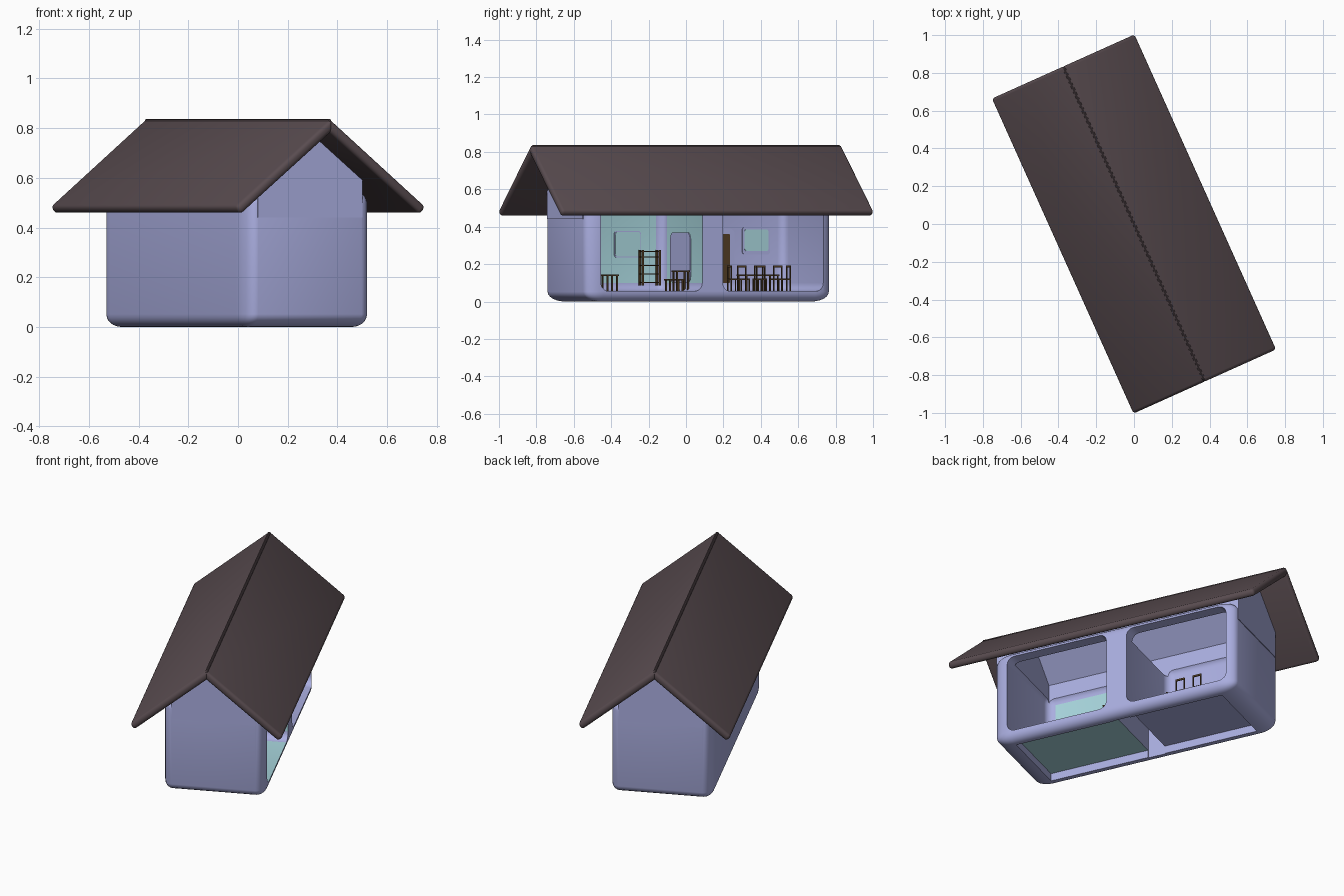
import bpy, bmesh, math
from mathutils import Matrix

if "Cube" in bpy.data.objects:
    bpy.data.objects.remove(bpy.data.objects["Cube"])

TURN = Matrix.Rotation(math.radians(24.2), 4, 'Z')   # whole house is turned on its base


def material(name, rgb):
    m = bpy.data.materials.new(name)
    m.diffuse_color = (*rgb, 1)
    m.use_nodes = True
    m.node_tree.nodes["Principled BSDF"].inputs["Base Color"].default_value = m.diffuse_color
    return m


LAV = material("lavender_wall", (0.40, 0.42, 0.74))
TEAL = material("pale_teal", (0.38, 0.65, 0.70))
ROOF = material("dark_roof", (0.100, 0.072, 0.080))
WOOD = material("dark_wood", (0.085, 0.048, 0.018))


def make(name, bm, mat):
    bmesh.ops.recalc_face_normals(bm, faces=bm.faces[:])
    me = bpy.data.meshes.new(name)
    bm.to_mesh(me)
    bm.free()
    me.materials.append(mat)
    ob = bpy.data.objects.new(name, me)
    bpy.context.collection.objects.link(ob)
    return ob


def add_box(bm, lo, hi):
    size = [h - l for l, h in zip(lo, hi)]
    mid = [(h + l) / 2 for l, h in zip(lo, hi)]
    m = Matrix.Translation(mid) @ Matrix.Diagonal((*size, 1))
    return bmesh.ops.create_cube(bm, size=1, matrix=m)


def box(name, lo, hi, mat=LAV, r=0, axis=None, seg=5, stretch=1):
    """Rounded box; axis limits rounding to edges along it, stretch lengthens the rounding in y."""
    bm = bmesh.new()
    add_box(bm, (lo[0], lo[1] / stretch, lo[2]), (hi[0], hi[1] / stretch, hi[2]))
    if r:
        edges = [e for e in bm.edges if axis is None or
                 abs((e.verts[0].co - e.verts[1].co).normalized()[axis]) > 0.9]
        bmesh.ops.bevel(bm, geom=edges, offset=r, segments=seg, profile=0.5, affect='EDGES')
    bm.transform(Matrix.Diagonal((1, stretch, 1, 1)))
    return make(name, bm, mat)


def prism(name, profile, y0, y1, mat=LAV, r=0):
    """(x, z) profile extruded along y."""
    bm = bmesh.new()
    f = bm.faces.new([bm.verts.new((x, y0, z)) for x, z in profile])
    ext = bmesh.ops.extrude_face_region(bm, geom=[f])
    for v in ext['geom']:
        if isinstance(v, bmesh.types.BMVert):
            v.co.y = y1
    bmesh.ops.recalc_face_normals(bm, faces=bm.faces[:])
    if r:
        bmesh.ops.bevel(bm, geom=bm.edges[:], offset=r, segments=3, profile=0.5, affect='EDGES')
    return make(name, bm, mat)


def boolean(target, tool, op):
    mod = target.modifiers.new("cut", 'BOOLEAN')
    mod.operation, mod.object, mod.solver = op, tool, 'EXACT'
    bpy.context.view_layer.objects.active = target
    bpy.ops.object.modifier_apply(modifier=mod.name)
    bpy.data.objects.remove(tool)


# House shell: rounded box joined with the gabled attic
house = box("house_shell", (-0.28, -0.706, 0), (0.28, 0.732, 0.55), r=0.052, stretch=1.9, seg=6)
attic = [(-0.23, 0.44), (0.23, 0.44), (0.23, 0.592), (0, 0.795), (-0.23, 0.592)]
boolean(house, prism("attic", attic, -0.710, 0.736), 'UNION')

# Two rounded rooms open on the right side, attic hollow, open underside
ROOMS = [(-0.624, -0.03), (0.09, 0.682)]
for y0, y1 in ROOMS:
    boolean(house, box("room_cut", (-0.225, y0, 0.055), (0.45, y1, 0.515), r=0.045), 'DIFFERENCE')
hollow = [(-0.21, 0.47), (0.21, 0.47), (0.21, 0.592), (0, 0.775), (-0.21, 0.592)]
boolean(house, prism("attic_cut", hollow, -0.61, 0.665), 'DIFFERENCE')
for y0, y1 in [(-0.60, -0.015), (0.075, 0.63)]:
    boolean(house, box("base_cut", (-0.215, y0, -0.1), (0.215, y1, 0.045)), 'DIFFERENCE')
boolean(house, box("wall_gap_cut", (-0.22, -0.02, -0.1), (0.22, 0.08, 0.42)), 'DIFFERENCE')

# Flat surfaces of the first room, and the floor's underside, are teal
house.data.materials.append(TEAL)
for p in house.data.polygons:
    c, n = p.center, p.normal
    if -0.24 < c.x < 0.255 and -0.63 < c.y < -0.025 and 0.04 < c.z < 0.46 \
            and max(abs(n.x), -n.y, abs(n.z)) > 0.99:
        p.material_index = 1

# Roof: two rounded slabs meeting at the ridge
slab = [(-0.008, 0.842), (0.420, 0.484), (0.396, 0.453), (-0.008, 0.788)]
for side, s in (("right", 1), ("left", -1)):
    prism("roof_" + side, [(s * x, z) for x, z in slab], -0.914, 0.914, ROOF, r=0.016)

# Windows and doors as thin plates on the inside walls
BACK = -0.226
box("window_frame_a", (BACK, -0.32, 0.235), (BACK + 0.004, -0.165, 0.378), LAV, 0.015, 0)
box("window_glass_a", (BACK, -0.315, 0.240), (BACK + 0.008, -0.170, 0.373), TEAL, 0.014, 0)
box("window_frame_b", (BACK, 0.43, 0.252), (BACK + 0.004, 0.593, 0.398), LAV, 0.015, 0)
box("window_glass_b", (BACK, 0.442, 0.270), (BACK + 0.008, 0.581, 0.386), TEAL, 0.012, 0)
box("inner_door", (-0.13, -0.035, 0.10), (0.13, -0.028, 0.37), LAV, 0.04, 1)
box("door_frame", (BACK, 0.20, 0.10), (BACK + 0.004, 0.385, 0.39), LAV, 0.03, 0)
box("door_panel", (BACK, 0.22, 0.10), (BACK + 0.008, 0.355, 0.36), WOOD, 0.004, 0)


# Furniture
def table(name, x, y, w, l, h, t=0.008):
    bm = bmesh.new()
    z0 = 0.05
    add_box(bm, (x - w / 2, y - l / 2, h - t), (x + w / 2, y + l / 2, h))
    for sx in (-1, 1):
        for sy in (-1, 1):
            px, py = x + sx * (w / 2 - t), y + sy * (l / 2 - t)
            add_box(bm, (px - t / 2, py - t / 2, z0), (px + t / 2, py + t / 2, h - t / 2))
    return make(name, bm, WOOD)


def chair(name, x, y, turn):
    """Back rest lies on the -y side before turning."""
    bm = bmesh.new()
    s, t = 0.026, 0.003
    add_box(bm, (-s, -s, 0.115), (s, s, 0.123))
    for sx in (-1, 1):
        for sy, top in ((-1, 0.192), (1, 0.118)):
            px, py = sx * (s - t), sy * (s - t)
            add_box(bm, (px - t, py - t, 0.05), (px + t, py + t, top))
    add_box(bm, (-s, -s, 0.182), (s, -s + 0.006, 0.192))
    bm.transform(Matrix.Translation((x, y, 0)) @ Matrix.Rotation(math.radians(turn), 4, 'Z'))
    return make(name, bm, WOOD)


table("side_table", -0.06, -0.42, 0.08, 0.07, 0.145)
table("dining_table", 0.05, 0.40, 0.12, 0.20, 0.145)
for i, (x, y, a) in enumerate([(0.05, 0.255, 0), (0.05, 0.555, 180), (-0.05, 0.36, 270),
                               (-0.05, 0.46, 270), (0.15, 0.36, 90), (0.15, 0.46, 90)]):
    chair("dining_chair_%d" % (i + 1), x, y, a)

# Bench by the partition
table("bench", 0.08, -0.105, 0.07, 0.09, 0.12)
table("bench_tier", 0.11, -0.08, 0.06, 0.08, 0.165)

# Open shelf against the back wall
bm = bmesh.new()
for y in (-0.175, -0.075):
    for x in (-0.215, -0.175):
        add_box(bm, (x - 0.005, y - 0.006, 0.085), (x + 0.005, y + 0.006, 0.275))
for z in (0.10, 0.145, 0.19, 0.235, 0.265):
    add_box(bm, (-0.22, -0.18, z), (-0.17, -0.07, z + 0.005))
make("open_shelf", bm, WOOD)

# Smooth rounded edges, then turn everything
bpy.ops.object.select_all(action='SELECT')
bpy.context.view_layer.objects.active = house
bpy.ops.object.shade_smooth_by_angle(angle=math.radians(30))
for ob in bpy.context.scene.objects:
    ob.matrix_world = TURN @ ob.matrix_world
